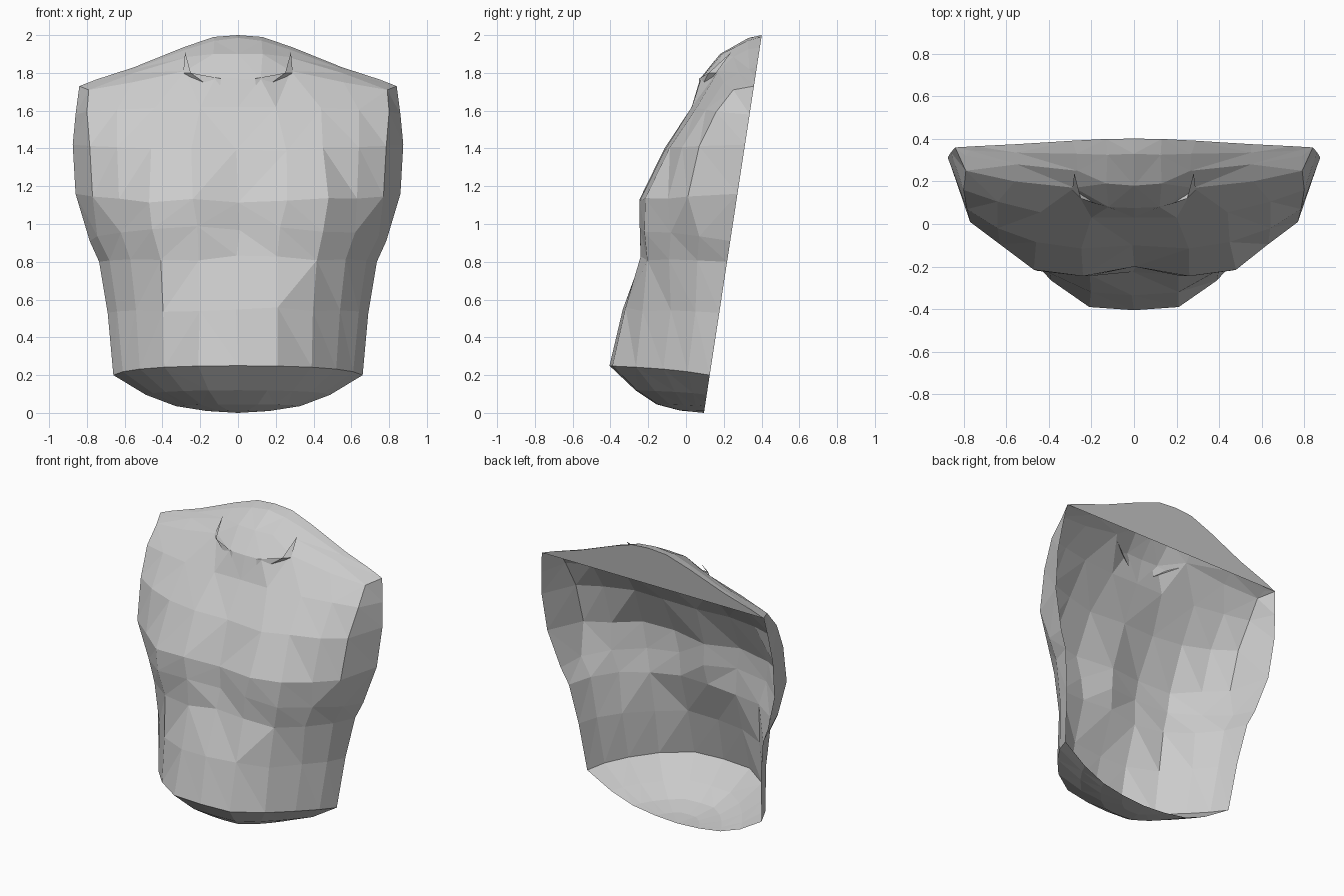
import bpy, bmesh, random

if "Cube" in bpy.data.objects:
    bpy.data.objects.remove(bpy.data.objects["Cube"])

random.seed(4)


def back(z):
    """y of the slanted plane that cuts the shell open at the back"""
    return 0.095 + 0.153 * z


def make(name, polys):
    """flat-shaded triangulated mesh from a list of polygons"""
    bm = bmesh.new()
    for p in polys:
        bm.faces.new([bm.verts.new(v) for v in p])
    bmesh.ops.remove_doubles(bm, verts=bm.verts[:], dist=0.0005)
    bmesh.ops.triangulate(bm, faces=bm.faces[:], quad_method='SHORT_EDGE')
    me = bpy.data.meshes.new(name)
    bm.to_mesh(me)
    bm.free()
    ob = bpy.data.objects.new(name, me)
    bpy.context.collection.objects.link(ob)
    return ob


def mirrored(half):
    return [(-x, y, z) for x, y, z in reversed(half[1:])] + half


def quads(rows, cols):
    return [(a[i], a[i + 1], b[i + 1], b[i])
            for a, b in zip(rows, rows[1:]) for i in cols]


# Level half sections, centre to side: z centre, z side, then (x, y) points
levels = [
    (0.25, 0.20, (0, -.405), (.21, -.39), (.39, -.265), (.52, -.12), (.61, .01), (.66, 0)),
    (0.55, 0.53, (0, -.335), (.20, -.32), (.39, -.23), (.54, -.08), (.64, .05), (.69, 0)),
    (0.82, 0.80, (0, -.225), (.20, -.24), (.41, -.205), (.57, -.09), (.68, .06), (.735, 0)),
    (0.98, 0.91, (0, -.20), (.22, -.245), (.45, -.22), (.62, -.08), (.745, .07), (.785, 0)),
    (1.12, 1.16, (0, -.20), (.25, -.245), (.47, -.215), (.63, -.095), (.77, .01), (.86, 0)),
    (1.40, 1.42, (0, -.10), (.25, -.115), (.46, -.085), (.64, -.02), (.785, .07), (.875, 0)),
    (1.62, 1.58, (0, .03), (.20, .03), (.44, .055), (.64, .105), (.80, .16), (.86, 0)),
]
rows = []
for zc, zs, *pts in levels:
    half = []
    for i, (x, y) in enumerate(pts):
        z = zc + (zs - zc) * (i / 5) ** 2
        half.append((x, back(z) if i == 5 else y, z))
    rows.append(half)

# Neck base, neck and top rim follow the sloping shoulders
side = (.84, back(1.73), 1.73)
rows.append([(0, .075, 1.77), (.12, .08, 1.77), (.28, .17, 1.81),
             (.56, .20, 1.75), (.79, .25, 1.71), side])
rows.append([(0, .18, 1.90), (.13, .19, 1.90), (.265, .25, 1.885),
             (.55, .28, 1.80), (.79, .32, 1.735), side])
rows.append([(0, .33, 1.985), (.125, .325, 1.97), (.27, .33, 1.925),
             (.55, .335, 1.82), (.77, .345, 1.75), side])
rim = [(x, back(z), z) for x, z in
       ((0, 2.0), (.13, 1.99), (.29, 1.935), (.55, 1.83), (.75, 1.765))] + [side]
rows.append(rim)

# Slight irregularity in the faceted front
full = [mirrored(r) for r in rows]
for r in full[1:6]:
    for i in range(3, 8):
        x, y, z = r[i]
        r[i] = (x + random.uniform(-.012, .012), y, z + random.uniform(-.015, .015))

# Torso front and the waist flanks
make("torso_front", quads(full, range(1, 9)) + quads(full[:4], (0, 9)))

# Rounded shoulder end faces
make("left_arm_cap", quads(full[3:8], [0]))
make("right_arm_cap", quads(full[3:8], [9]))

# Small shoulder corners joining the caps to the rim
corners = []
for i, j in ((1, 0), (9, 10)):
    corners += [(a[i], b[i], a[j]) for a, b in zip(full[7:], full[8:])]
make("shoulder_corners", corners)

# Collar folds at the base of the neck
for name, s in (("left_collar_fold", -1), ("right_collar_fold", 1)):
    p = [(s * x, y, z) for x, y, z in
         ((.09, .07, 1.77), (.10, .065, 1.69), (.25, .12, 1.80), (.29, .16, 1.80), (.28, .24, 1.91))]
    make(name, [(p[0], p[1], p[2]), (p[1], p[3], p[2]), (p[2], p[3], p[4])])

# Domed underside, shrinking the waist ring toward the cut plane
dome = [full[0]]
for s, drop in ((.74, .48), (.5, .18), (.25, .05), (0, 0)):
    ring = []
    for i, (x, y, z) in enumerate(full[0]):
        nz = z * drop
        base = back(nz)
        ny = base if i in (0, 10) else base + (y - .11) * s
        ring.append((x * s, ny, nz))
    dome.append(ring)
polys = quads(dome[:-1], range(10))
polys += [(a, b, dome[-1][5]) for a, b in zip(dome[-2], dome[-2][1:])]
make("underside", polys)

# Flat plate closing the back above the shoulder line
make("upper_back_plate", [mirrored(rim)])
